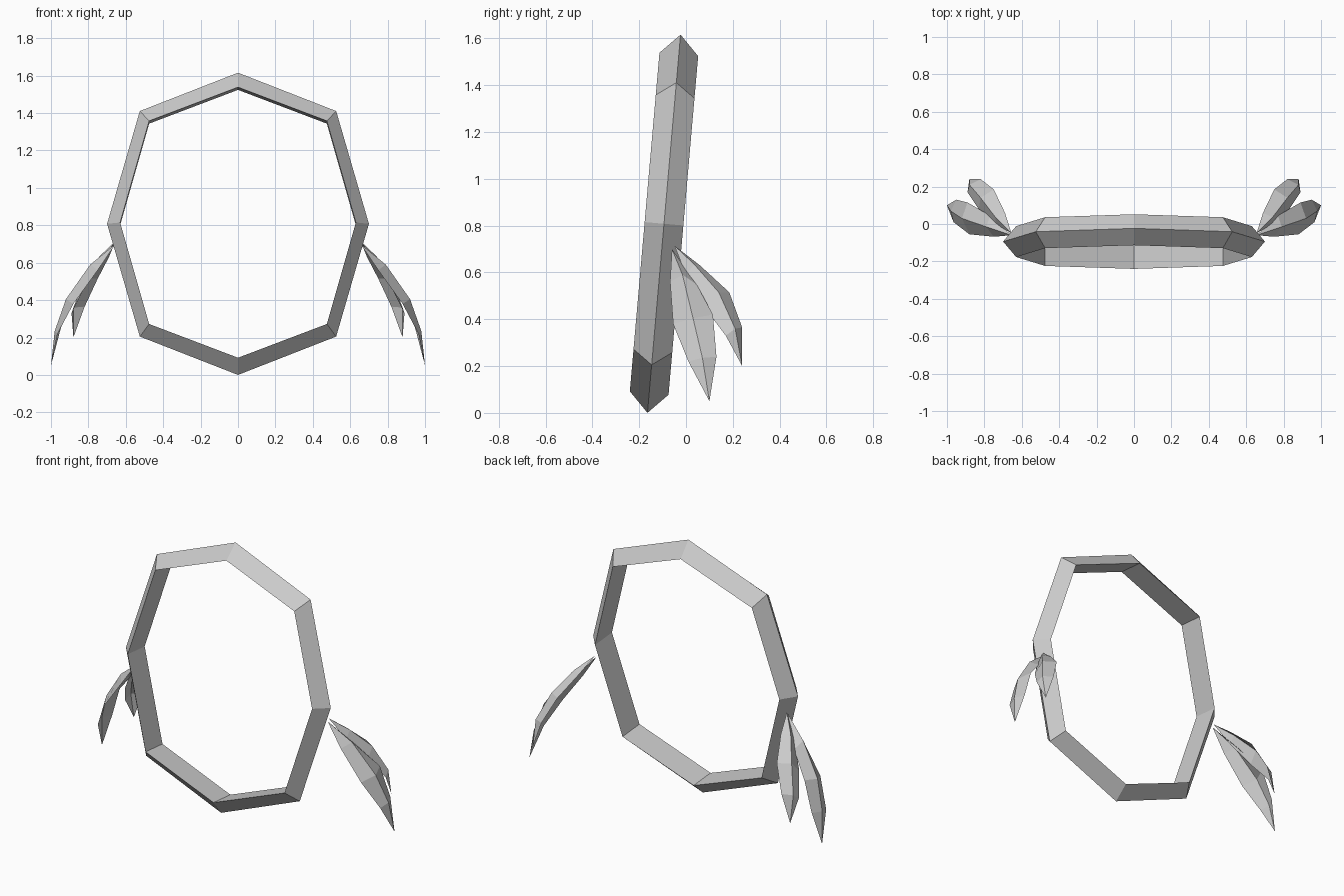
import bpy
import math
from mathutils import Matrix, Vector

cube = bpy.data.objects.get("Cube")
if cube:
    bpy.data.objects.remove(cube, do_unlink=True)

grey = bpy.data.materials.new("plain_grey")
grey.use_nodes = True
colour = (0.6, 0.6, 0.6, 1)
grey.diffuse_color = colour
grey.node_tree.nodes["Principled BSDF"].inputs["Base Color"].default_value = colour


def add_mesh(name, verts, faces):
    mesh = bpy.data.meshes.new(name)
    mesh.from_pydata(verts, [], faces)
    mesh.materials.append(grey)
    obj = bpy.data.objects.new(name, mesh)
    bpy.context.collection.objects.link(obj)
    return obj


def full_loop(top, diagonal, side):
    """Eight (x, z) points of a symmetric octagon, clockwise from the top."""
    dx, dz = diagonal
    return [(0, top), (dx, dz), (side, 0), (dx, -dz),
            (0, -top), (-dx, -dz), (-side, 0), (-dx, dz)]


# Ring: triangular section with an outer ridge, leaning back slightly
outer = full_loop(0.811, (0.525, 0.605), 0.70)
inner = full_loop(0.726, (0.475, 0.545), 0.63)
half_depth = 0.083
lean = Matrix.Translation((0, -0.094, 0.808)) @ Matrix.Rotation(math.radians(-5), 4, "X")
verts, faces = [], []
for (ox, oz), (ix, iz) in zip(outer, inner):
    section = [(ox, 0, oz), (ix, -half_depth, iz), (ix, half_depth, iz)]
    verts += [lean @ Vector(p) for p in section]
for i in range(8):
    a, b = 3 * i, 3 * ((i + 1) % 8)
    for j in range(3):
        k = (j + 1) % 3
        faces.append((a + j, b + j, b + k, a + k))
add_mesh("ring", verts, faces)


# Feathers: folded leaves of front edge, ridge and back edge rows
def feather(name, base, rows, tip, side):
    points = [base] + [p for row in rows for p in row] + [tip]
    points = [(x * side, y, z) for x, y, z in points]
    last = len(points) - 1
    leaf = [(0, 1, 2), (0, 2, 3)]
    for r in range(len(rows) - 1):
        a = 1 + 3 * r
        leaf += [(a, a + 3, a + 4, a + 1), (a + 1, a + 4, a + 5, a + 2)]
    leaf += [(last - 3, last, last - 2), (last - 2, last, last - 1)]
    if side < 0:
        leaf = [f[::-1] for f in leaf]
    obj = add_mesh(name, points, leaf)
    # wind the faces so they look outward
    total = sum((p.normal.x * p.area for p in obj.data.polygons))
    if total * side < 0:
        obj.data.flip_normals()


front_rows = [
    [(0.75, -0.068, 0.56), (0.79, -0.015, 0.59), (0.77, 0.045, 0.55)],
    [(0.88, -0.055, 0.38), (0.92, 0.03, 0.405), (0.89, 0.115, 0.42)],
    [(0.965, 0.01, 0.22), (0.98, 0.07, 0.235), (0.95, 0.13, 0.24)],
]
back_rows = [
    [(0.74, 0.0, 0.59), (0.74, 0.035, 0.635), (0.69, 0.06, 0.63)],
    [(0.83, 0.08, 0.45), (0.82, 0.14, 0.515), (0.75, 0.185, 0.515)],
    [(0.89, 0.17, 0.33), (0.88, 0.21, 0.36), (0.82, 0.24, 0.365)],
]
for label, side in (("left", 1), ("right", -1)):
    feather("front_feather_" + label, (0.655, -0.06, 0.70), front_rows, (1.0, 0.10, 0.05), side)
    feather("back_feather_" + label, (0.655, -0.05, 0.715), back_rows, (0.88, 0.24, 0.20), side)
